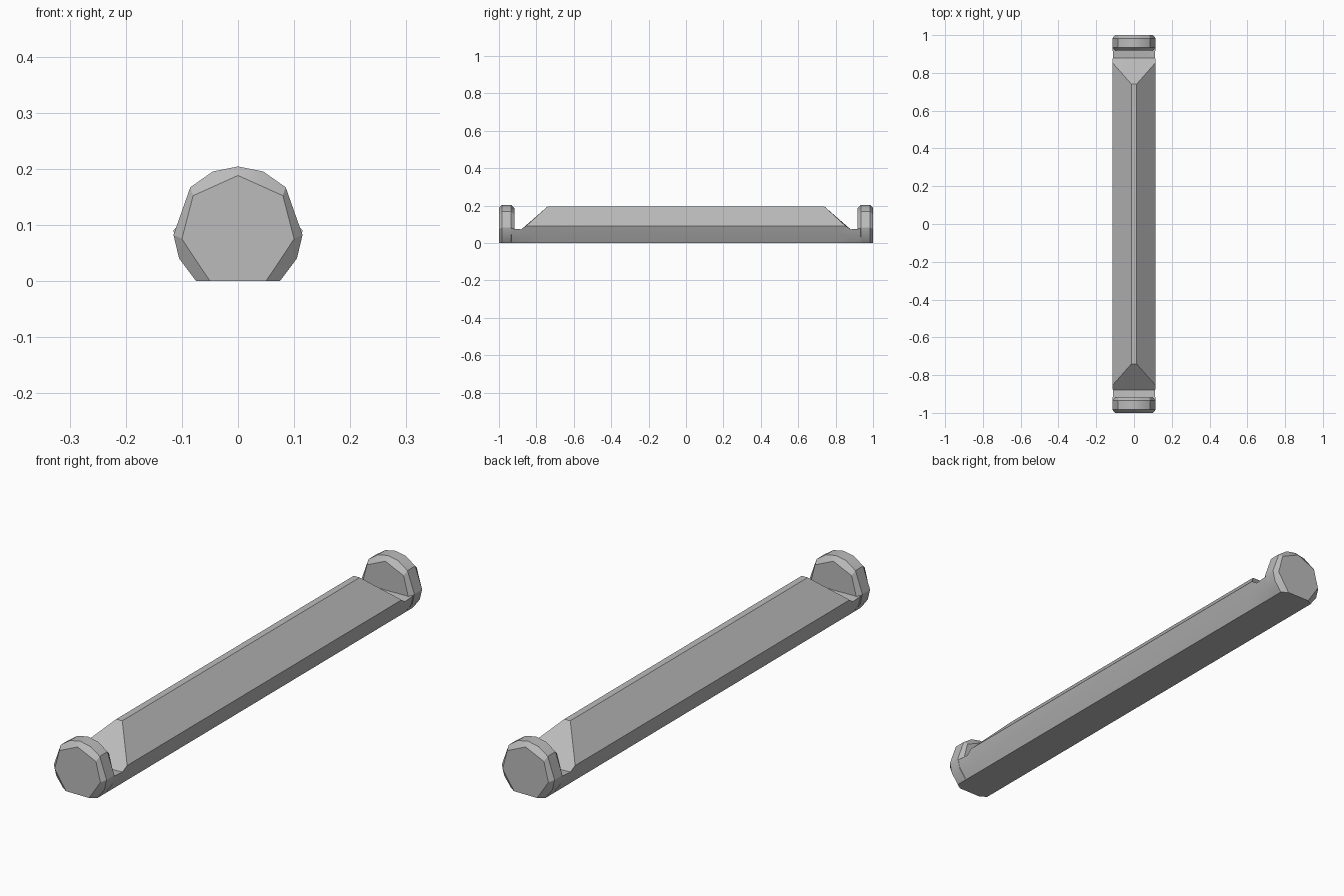
import bpy
import bmesh
import math

cube = bpy.data.objects.get("Cube")
if cube:
    bpy.data.objects.remove(cube, do_unlink=True)

grey = bpy.data.materials.new("plain_grey")
grey.use_nodes = True
colour = (0.5, 0.5, 0.5, 1)
grey.diffuse_color = colour
grey.node_tree.nodes["Principled BSDF"].inputs["Base Color"].default_value = colour


def loft(name, half_rings):
    """Mirror each half ring (x, y, z) across x, then skin the rings and cap the ends."""
    bm = bmesh.new()
    rings = []
    for half in half_rings:
        mirrored = [(-x, y, z) for x, y, z in reversed(half) if x > 0]
        rings.append([bm.verts.new(p) for p in half + mirrored])
    for a, b in zip(rings, rings[1:]):
        for i in range(len(a)):
            j = (i + 1) % len(a)
            bm.faces.new((a[i], a[j], b[j], b[i]))
    bm.faces.new(rings[0])
    bm.faces.new(rings[-1])
    bmesh.ops.recalc_face_normals(bm, faces=bm.faces)
    mesh = bpy.data.meshes.new(name)
    bm.to_mesh(mesh)
    bm.free()
    obj = bpy.data.objects.new(name, mesh)
    bpy.context.collection.objects.link(obj)
    mesh.materials.append(grey)
    bpy.ops.object.select_all(action="DESELECT")
    bpy.context.view_layer.objects.active = obj
    obj.select_set(True)
    bpy.ops.object.shade_smooth_by_angle(angle=math.radians(25))
    return obj


def flip(ring):
    return [(x, -y, z) for x, y, z in ring]


# Ridged bar: the ridge ends in a slope that drops to a notch floor
shoulder = [(0.075, 0.8, 0), (0.096, 0.8, 0.045), (0.115, 0.855, 0.09), (0.013, 0.74, 0.195)]
notch = [(0.075, 0.88, 0), (0.097, 0.88, 0.04), (0.112, 0.88, 0.073), (0.013, 0.88, 0.07)]
tip = [(0.075, 0.95, 0), (0.104, 0.95, 0.04), (0.113, 0.95, 0.078), (0.013, 0.95, 0.078)]
half_bar = [shoulder, notch, tip]
loft("ridged_bar", [flip(r) for r in reversed(half_bar)] + half_bar)

# Seven-sided end caps with a chamfered, faceted rim
face = [(0, 0.188), (0.04, 0.17), (0.08, 0.152), (0.1, 0.075), (0.075, 0.037), (0.05, 0)]
rim = [(0, 0.204), (0.045, 0.195), (0.085, 0.167), (0.115, 0.082), (0.105, 0.04), (0.075, 0)]
stations = [(face, 1), (rim, 0.983), (rim, 0.935), (face, 0.918)]
for name, side in (("front_end_cap", -1), ("back_end_cap", 1)):
    loft(name, [[(x, side * y, z) for x, z in outline] for outline, y in stations])
